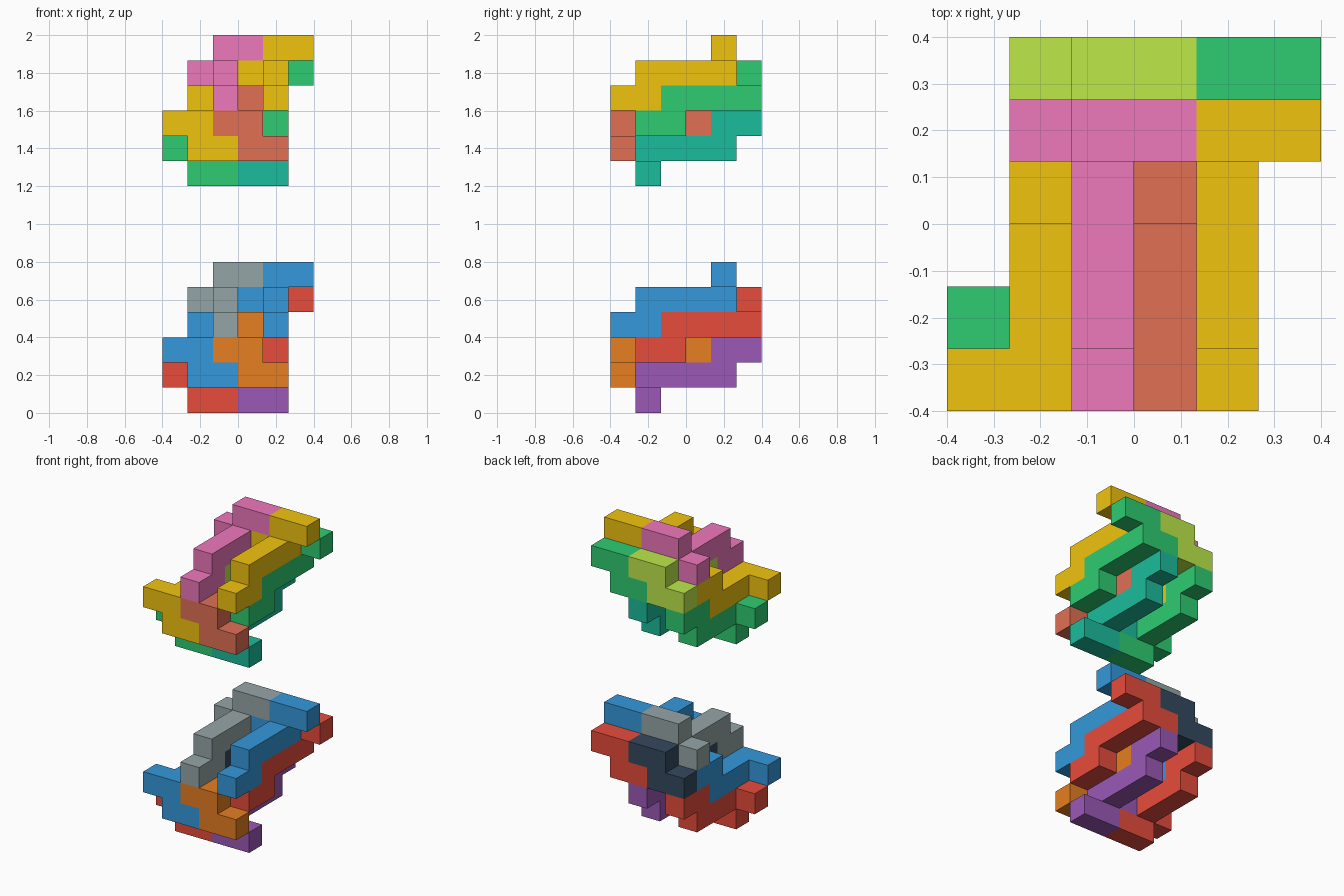
import bpy, bmesh
from mathutils import Vector

if "Cube" in bpy.data.objects:
    bpy.data.objects.remove(bpy.data.objects["Cube"])

U = 2 / 15  # edge length of one unit cell

# Upper type of piece: stepped bar ending in an S-shaped head (cell indices x, y, z)
UPPER = [(5, 4, 5), (4, 4, 5), (4, 4, 4), (3, 4, 4), (4, 3, 4), (4, 2, 4),
         (4, 1, 4), (4, 1, 3), (4, 0, 3)]
# Lower type: the same piece turned half a turn about the x axis
LOWER = [(x - 1, 4 - y, 6 - z) for x, y, z in UPPER]


def material(name, hex_code):
    def linear(c):
        return c / 12.92 if c <= 0.04045 else ((c + 0.055) / 1.055) ** 2.4
    mat = bpy.data.materials.new(name)
    rgb = [linear(int(hex_code[i:i + 2], 16) / 255) for i in (0, 2, 4)]
    mat.diffuse_color = (*rgb, 1)
    mat.use_nodes = True
    mat.node_tree.nodes["Principled BSDF"].inputs["Base Color"].default_value = mat.diffuse_color
    return mat


def build_piece(name, cells, mat):
    """Join unit cells into one closed block, skipping the faces between cells."""
    filled = set(cells)
    bm = bmesh.new()
    for cell in cells:
        for axis in range(3):
            for side in (0, 1):
                near = list(cell)
                near[axis] += 2 * side - 1
                if tuple(near) in filled:
                    continue
                a, b = (axis + 1) % 3, (axis + 2) % 3
                quad = []
                for da, db in ((0, 0), (1, 0), (1, 1), (0, 1)):
                    p = list(cell)
                    p[axis] += side
                    p[a] += da
                    p[b] += db
                    quad.append(bm.verts.new((Vector(p) - Vector((3, 3, 0))) * U))
                bm.faces.new(quad if side else quad[::-1])
    bmesh.ops.remove_doubles(bm, verts=bm.verts[:], dist=1e-4)
    bmesh.ops.dissolve_limit(bm, angle_limit=0.01, verts=bm.verts[:], edges=bm.edges[:])
    bmesh.ops.recalc_face_normals(bm, faces=bm.faces[:])
    mesh = bpy.data.meshes.new(name)
    bm.to_mesh(mesh)
    bm.free()
    mesh.materials.append(mat)
    bpy.context.collection.objects.link(bpy.data.objects.new(name, mesh))


# Layout of one cluster: name, cell pattern, shift, colour slot
PIECES = [
    ("upper_front_right", UPPER, (0, 0, 0), 0),
    ("upper_front_left", UPPER, (-2, 0, 0), 1),
    ("upper_back_right", UPPER, (0, 1, -1), 2),
    ("upper_back_left", UPPER, (-2, 1, -1), 3),
    ("lower_front_right", LOWER, (0, 0, 0), 4),
    ("lower_front_left", LOWER, (-2, 0, 0), 0),
    ("lower_back_right", LOWER, (0, 1, -1), 5),
    ("lower_back_left", LOWER, (-2, 1, -1), 2),
]

# Two identical clusters, one floating above the other, in different colours
CLUSTERS = [
    ("bottom", 0, [("blue", "3498db"), ("grey", "95a5a6"), ("red", "e74c3c"),
                   ("navy", "34495e"), ("orange", "e67e22"), ("purple", "9b59b6")]),
    ("top", 9, [("yellow", "f1c40f"), ("pink", "ee78bc"), ("green", "2ecc71"),
                ("lime", "bde84a"), ("terracotta", "e17055"), ("teal", "1abc9c")]),
]

for cluster, lift, colours in CLUSTERS:
    mats = [material(n, h) for n, h in colours]
    for name, pattern, (dx, dy, dz), slot in PIECES:
        cells = [(x + dx, y + dy, z + dz + lift) for x, y, z in pattern]
        build_piece(f"{cluster}_{name}_piece", cells, mats[slot])
